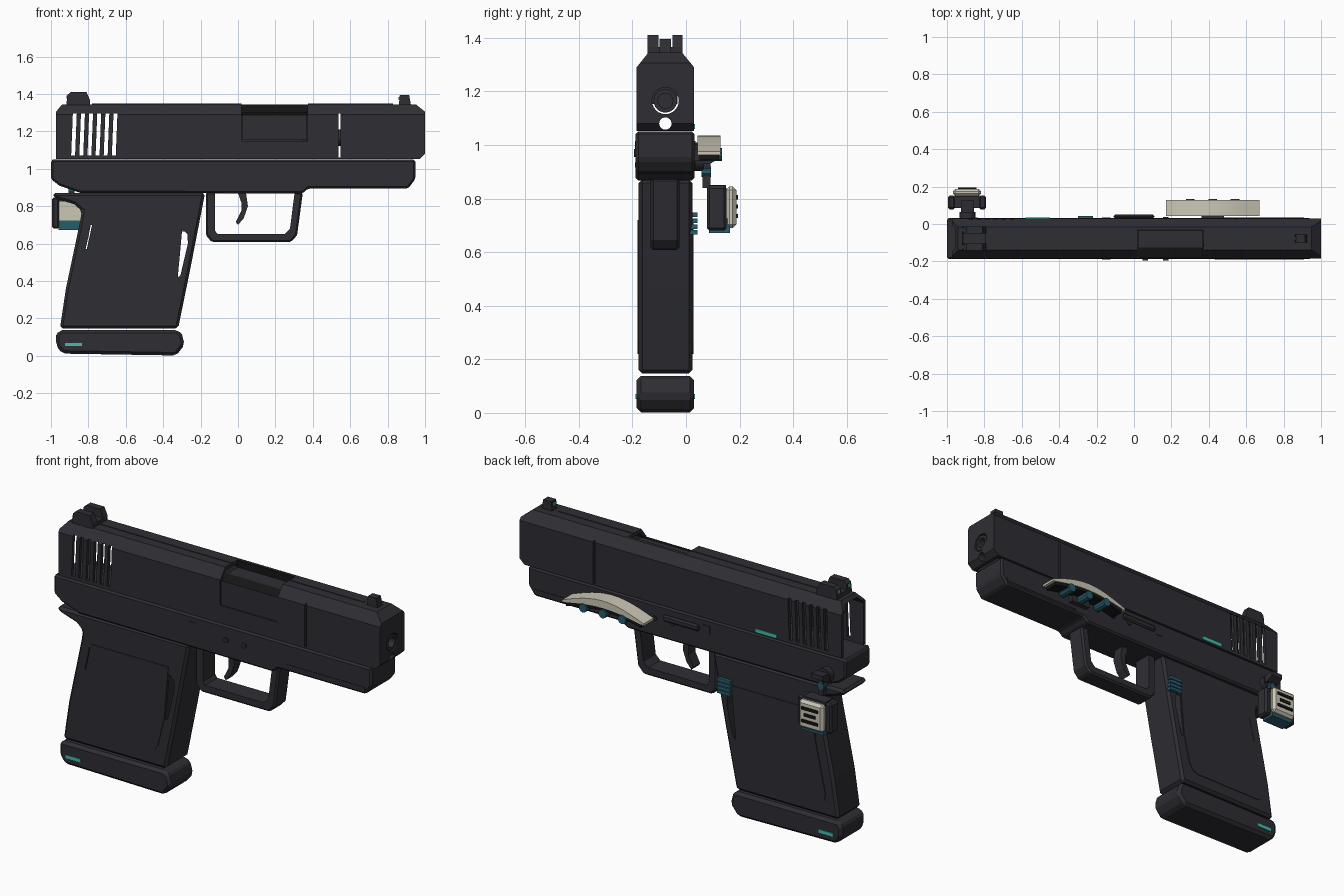
import bpy, bmesh, math
from mathutils import Matrix, Vector

if "Cube" in bpy.data.objects:
    bpy.data.objects.remove(bpy.data.objects["Cube"])


def material(name, rgb):
    m = bpy.data.materials.new(name)
    m.use_nodes = True
    m.diffuse_color = (*rgb, 1)
    m.node_tree.nodes["Principled BSDF"].inputs["Base Color"].default_value = (*rgb, 1)
    return m


DARK = material("dark grey", (0.027, 0.027, 0.034))
BLACK = material("black", (0.008, 0.008, 0.009))
CREAM = material("cream", (0.60, 0.57, 0.47))
TEAL = material("bright teal", (0.05, 0.52, 0.42))
BLUE = material("deep teal", (0.02, 0.11, 0.15))
MID = -0.077          # centre plane of the body
LEFT, RIGHT = 0.03, -0.184   # side walls of the body


def finish(name, bm, mat, bevel=0):
    bmesh.ops.recalc_face_normals(bm, faces=bm.faces)
    if bevel:
        bmesh.ops.bevel(bm, geom=[e for e in bm.edges if e.calc_face_angle(0) > 0.6],
                        offset=bevel, segments=1, affect='EDGES', clamp_overlap=True)
    me = bpy.data.meshes.new(name)
    bm.to_mesh(me)
    bm.free()
    me.materials.append(mat)
    ob = bpy.data.objects.new(name, me)
    bpy.context.collection.objects.link(ob)
    return ob


def prism(name, pts, a, b, mat=DARK, bevel=0, axis='Y'):
    """Extrude an outline of (x, z) along y, or of (y, z) along x."""
    place = (lambda p, t: (p[0], t, p[1])) if axis == 'Y' else (lambda p, t: (t, p[0], p[1]))
    bm = bmesh.new()
    ends = [[bm.verts.new(place(p, t)) for p in pts] for t in (a, b)]
    for ring in ends:
        bm.faces.new(ring)
    n = len(pts)
    for i in range(n):
        j = (i + 1) % n
        bm.faces.new((ends[0][i], ends[0][j], ends[1][j], ends[1][i]))
    return finish(name, bm, mat, bevel)


def box(name, x, y, z, mat=DARK, bevel=0):
    return prism(name, [(x[0], z[0]), (x[1], z[0]), (x[1], z[1]), (x[0], z[1])], *y, mat, bevel)


def rod(name, centre, radius, length, axis='X', mat=DARK, sides=24):
    bm = bmesh.new()
    bmesh.ops.create_cone(bm, cap_ends=True, segments=sides, radius1=radius, radius2=radius, depth=length)
    turn = Matrix.Rotation(math.pi / 2, 4, 'Y' if axis == 'X' else 'X')
    bm.transform(Matrix.Translation(centre) @ turn)
    return finish(name, bm, mat)


def boolean(target, cutter, operation='DIFFERENCE'):
    mod = target.modifiers.new("cut", 'BOOLEAN')
    mod.object, mod.operation, mod.solver = cutter, operation, 'EXACT'
    bpy.context.view_layer.objects.active = target
    bpy.ops.object.modifier_apply(modifier=mod.name)
    bpy.data.objects.remove(cutter)


# Slide: side outline met with the chamfered cross-section, then hollowed
slide = prism("slide", [(-0.973, 1.052), (-0.973, 1.305), (-0.94, 1.345), (0.95, 1.345),
                        (1, 1.305), (1, 1.08), (0.97, 1.052)], -0.3, 0.3)
boolean(slide, prism("section", [(RIGHT, 1), (RIGHT, 1.29), (-0.14, 1.345), (-0.015, 1.345),
                                 (LEFT, 1.29), (LEFT, 1)], -2, 2, axis='X'), 'INTERSECT')
boolean(slide, prism("cavity", [(-0.166, 1), (-0.166, 1.285), (-0.13, 1.325), (-0.024, 1.325),
                                (0.012, 1.285), (0.012, 1)], -1.2, 0.95, axis='X'))
boolean(slide, box("port", (0.02, 0.372), (-0.4, -0.03), (1.15, 1.5)))
boolean(slide, box("seam", (0.537, 0.548), (-0.4, 0.4), (1.06, 1.297)))
for i in range(6):
    x = -0.892 + 0.0435 * i
    boolean(slide, prism("vent", [(x, 1.07), (x + 0.021, 1.07), (x + 0.03, 1.297), (x + 0.009, 1.297)], -0.4, 0.4))
boolean(slide, rod("muzzle_cut", (1, MID, 1.165), 0.05, 0.3))
boolean(slide, rod("guide_cut", (1, MID, 1.08), 0.023, 0.3))

# Barrel and chamber
barrel = rod("barrel", (0.67, MID, 1.165), 0.044, 0.652)
boolean(barrel, rod("bore_cut", (1, MID, 1.165), 0.028, 0.1))
chamber = prism("chamber", [(-0.181, 1.153), (-0.181, 1.287), (-0.125, 1.305), (-0.031, 1.305),
                            (-0.031, 1.153)], 0.023, 0.369, axis='X')
chamber.data.materials.append(BLACK)
for f in chamber.data.polygons:
    f.material_index = int(f.normal.z > 0.5 and f.normal.y < -0.1)
box("port_wall", (0.02, 0.372), (-0.034, -0.03), (1.3, 1.344), BLACK)
for name, x in (("rear_rib", (-0.78, 0.018)), ("front_rib", (0.374, 0.83))):
    box(name, x, (MID - 0.008, MID + 0.008), (1.342, 1.348))

# Sights
rear_sight = prism("rear_sight", [(-0.918, 1.34), (-0.912, 1.395), (-0.895, 1.41), (-0.81, 1.41),
                                  (-0.79, 1.365), (-0.79, 1.34)], -0.143, -0.013)
boolean(rear_sight, box("notch", (-1, 0), (MID - 0.026, MID + 0.026), (1.365, 1.5)))
front_sight = prism("front_sight", [(0.86, 1.34), (0.865, 1.395), (0.915, 1.395), (0.925, 1.34)], -0.098, -0.056)
for s in (-1, 1):
    box("rear_sight_dot", (-0.917, -0.911), (MID + s * 0.046 - 0.008, MID + s * 0.046 + 0.008), (1.375, 1.391), TEAL)
box("front_sight_dot", (0.858, 0.864), (MID - 0.008, MID + 0.008), (1.368, 1.384), TEAL)

# Receiver
prism("receiver", [(-1, 1.045), (-1, 0.945), (-0.955, 0.91), (-0.845, 0.872), (0.345, 0.868), (0.375, 0.895),
                   (0.91, 0.895), (0.948, 0.945), (0.948, 1.05), (-0.99, 1.05)], -0.188, 0.032, bevel=0.01)
for y in ((-0.191, -0.186), (0.03, 0.035)):
    box("rail", (0.43, 0.91), y, (0.915, 0.935))
    box("square_pin", (-0.17, -0.125), y, (0.97, 1.015))
    for x in (0.06, 0.17):
        rod("round_pin", (x, sum(y) / 2, 0.97), 0.014, 0.012, 'Y', sides=12)
box("slide_stop", (-0.11, 0.11), (0.03, 0.05), (0.975, 1.01), bevel=0.008)
box("slide_light", (-0.58, -0.45), (0.028, 0.034), (1.06, 1.078), TEAL)

# Trigger guard and trigger
guard = prism("trigger_guard", [(-0.172, 0.875), (-0.172, 0.645), (-0.14, 0.608), (0.283, 0.608),
                                (0.316, 0.645), (0.347, 0.875)], -0.132, -0.024, bevel=0.01)
boolean(guard, prism("opening", [(-0.123, 0.868), (-0.123, 0.67), (-0.11, 0.652), (0.25, 0.652),
                                 (0.278, 0.68), (0.302, 0.868)], -0.4, 0.4))
prism("trigger", [(0, 0.87), (0.043, 0.87), (0.053, 0.8), (0.03, 0.735), (0, 0.7),
                  (-0.012, 0.715), (0.018, 0.775), (0.018, 0.82)], MID - 0.03, MID + 0.03)

# Grip, side panels and magazine base
grip = prism("grip", [(-0.99, 0.872), (-0.985, 0.845), (-0.875, 0.81), (-0.835, 0.775), (-0.845, 0.715),
                      (-0.92, 0.36), (-0.952, 0.147), (-0.32, 0.147), (-0.255, 0.465), (-0.176, 0.872)],
             -0.177, 0.024, bevel=0.016)
boolean(grip, prism("rear_slit", [(-0.797, 0.65), (-0.787, 0.7), (-0.778, 0.7), (-0.805, 0.57), (-0.815, 0.57)], -0.4, 0.4))
boolean(grip, prism("front_slit", [(-0.298, 0.68), (-0.27, 0.65), (-0.268, 0.6), (-0.308, 0.43), (-0.322, 0.42)], -0.4, 0.4))
panel = [(-0.776, 0.72), (-0.302, 0.72), (-0.325, 0.44), (-0.365, 0.27), (-0.39, 0.232),
         (-0.42, 0.22), (-0.845, 0.22), (-0.868, 0.235), (-0.873, 0.27)]
for name, y in (("right_panel", (-0.181, -0.174)), ("left_panel", (0.021, 0.028))):
    prism(name, panel, *y)
prism("magazine_base", [(-0.955, 0.138), (-0.972, 0.11), (-0.972, 0.055), (-0.94, 0.012), (-0.33, 0.002),
                        (-0.285, 0.06), (-0.3, 0.115), (-0.32, 0.138)], RIGHT, LEFT, bevel=0.016)
for y in (RIGHT, LEFT):
    box("base_light", (-0.925, -0.835), (y - 0.004, y + 0.004), (0.052, 0.07), TEAL)

# Magazine release: stacked ridges
for i in range(4):
    z = 0.665 + 0.022 * i
    box("release_ridge", (-0.3, -0.22), (0.015, 0.042), (z, z + 0.017), BLUE)

# Arched side unit
N = 12
def arc(low, high, inset=0):
    return [(0.17 + inset + (0.5 - 2 * inset) * i / N, low + (high - low) * math.sin(math.pi * i / N)) for i in range(N + 1)]

prism("arched_cover", arc(0.975, 1.035) + arc(0.962, 0.995)[::-1], 0.042, 0.128, CREAM)
prism("arched_liner", arc(0.965, 1.0, 0.02) + arc(0.945, 0.978, 0.02)[::-1], 0.05, 0.124, BLACK)
for x in (0.3, 0.42, 0.54):
    rod("cover_stud", (x, 0.092, 0.965), 0.024, 0.084, 'Y', BLUE, 10)
box("cover_mount", (0.36, 0.48), (0.025, 0.06), (0.94, 0.985))

# Rear unit: bracket, ball joint, housing and slotted plate
rod("joint_base", (-0.89, 0.045, 0.945), 0.042, 0.04, 'Y', sides=12)
prism("joint_arm", [(0.03, 0.965), (0.125, 0.975), (0.125, 0.95), (0.09, 0.93), (0.05, 0.93)],
      -0.925, -0.855, axis='X')
rod("joint_pin", (-0.89, 0.075, 0.9), 0.02, 0.036, 'Y', BLUE, 10)
box("joint_neck", (-0.905, -0.875), (0.062, 0.092), (0.84, 0.94))
for name, x in (("housing_end_rear", (-0.995, -0.955)), ("housing_end_front", (-0.83, -0.79))):
    box(name, x, (0.078, 0.152), (0.68, 0.848), bevel=0.01)
box("housing_top", (-0.96, -0.825), (0.085, 0.15), (0.825, 0.85))
box("housing_core", (-0.96, -0.825), (0.085, 0.15), (0.725, 0.827), CREAM)
box("housing_base", (-0.96, -0.825), (0.085, 0.165), (0.672, 0.726), BLUE)
box("slotted_plate", (-0.968, -0.817), (0.148, 0.188), (0.69, 0.845), CREAM, 0.014)
for z, w in ((0.735, 0.05), (0.77, 0.035), (0.805, 0.05)):
    box("plate_slot", (-0.892 - w, -0.892 + w), (0.186, 0.194), (z - 0.008, z + 0.008), BLACK)

# Crisp shading on round parts
bpy.ops.object.select_all(action='DESELECT')
for ob in bpy.context.collection.objects:
    if ob.type == 'MESH' and ob.name.startswith(("barrel", "arched_cover", "joint_base")):
        ob.select_set(True)
        bpy.context.view_layer.objects.active = ob
bpy.ops.object.shade_smooth_by_angle(angle=math.radians(35))
